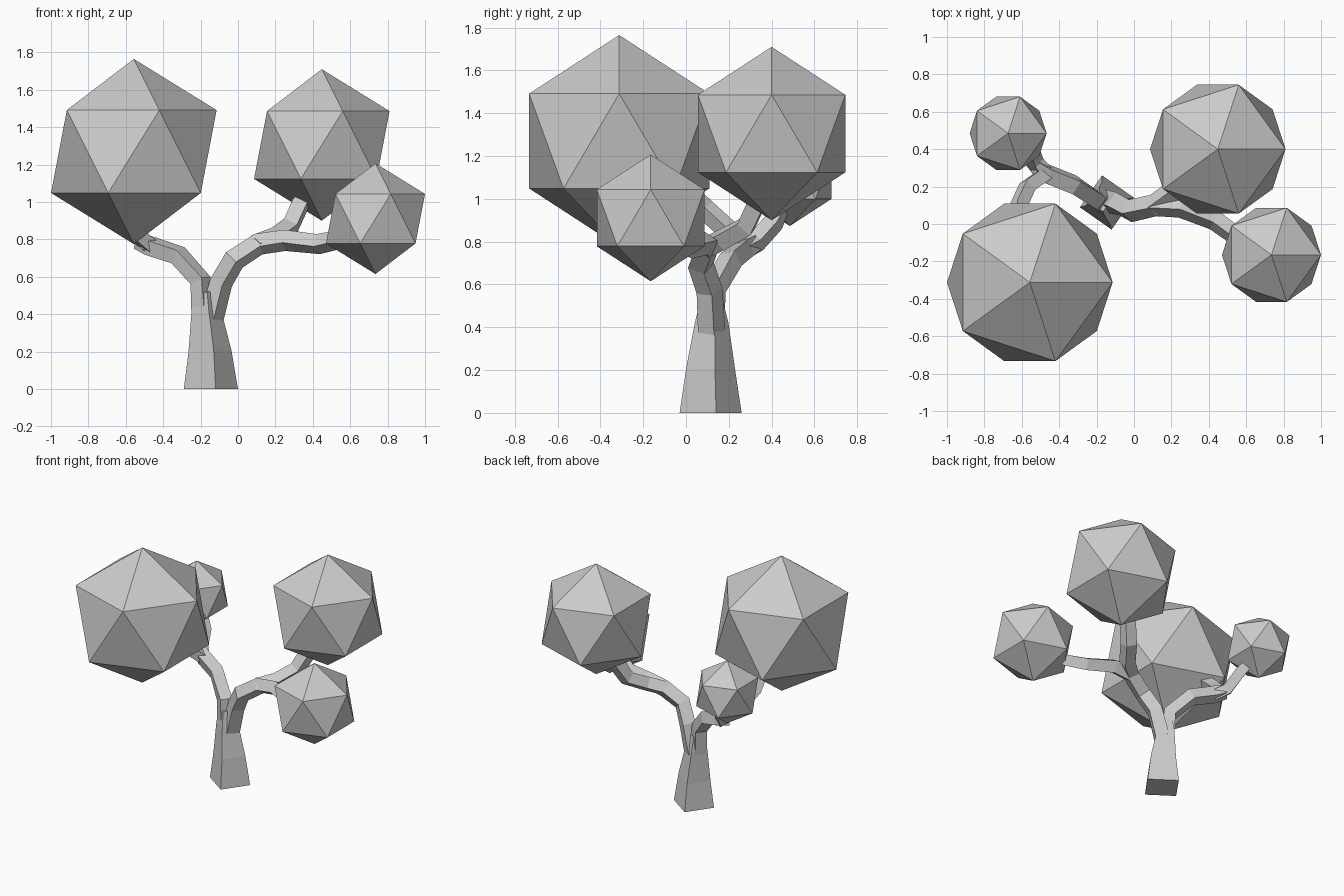
import bpy, bmesh
from math import cos, sin, pi, radians
from mathutils import Vector

cube = bpy.data.objects.get("Cube")
if cube:
    bpy.data.objects.remove(cube, do_unlink=True)

grey = bpy.data.materials.new("plain grey")
grey.use_nodes = True
colour = (0.6, 0.6, 0.6, 1)
grey.diffuse_color = colour
grey.node_tree.nodes["Principled BSDF"].inputs["Base Color"].default_value = colour


def limb(name, path, start_angle=-80):
    """Four-sided tube through (x, y, z, half diagonal) points, without twist."""
    points = [Vector(p[:3]) for p in path]
    bm = bmesh.new()
    side = Vector((cos(radians(start_angle)), sin(radians(start_angle)), 0))
    rings = []
    for i, p in enumerate(points):
        before = points[max(i - 1, 0)]
        after = points[min(i + 1, len(points) - 1)]
        if i in (0, len(points) - 1):
            along = (after - before).normalized()
        else:
            along = ((p - before).normalized() + (after - p).normalized()).normalized()
        if i == 0 and p.z == 0:
            along = Vector((0, 0, 1))
        side = (side - along * side.dot(along)).normalized()
        other = along.cross(side)
        r = path[i][3]
        rings.append([bm.verts.new(p + r * (cos(k * pi / 2) * side + sin(k * pi / 2) * other))
                      for k in range(4)])
    for a, b in zip(rings, rings[1:]):
        for k in range(4):
            n = (k + 1) % 4
            bm.faces.new((a[k], a[n], b[n], b[k]))
    bm.faces.new(rings[0][::-1])
    bm.faces.new(rings[-1])
    mesh = bpy.data.meshes.new(name)
    bm.to_mesh(mesh)
    bm.free()
    mesh.materials.append(grey)
    obj = bpy.data.objects.new(name, mesh)
    bpy.context.collection.objects.link(obj)


def foliage(name, centre, radius):
    bpy.ops.mesh.primitive_ico_sphere_add(subdivisions=1, radius=radius, location=centre)
    obj = bpy.context.object
    obj.name = name
    obj.data.materials.append(grey)


# Trunk
limb("trunk", [(-.145, .115, 0, .147), (-.15, .115, .2, .117),
               (-.17, .12, .42, .08), (-.175, .12, .52, .055)])

# Right fork and its two twigs
limb("right_branch", [(-.19, .12, .4, .06), (-.2, .13, .58, .058), (-.32, .21, .715, .058),
                      (-.47, .27, .765, .058), (-.53, .31, .79, .05)])
limb("right_front_twig", [(-.47, .27, .765, .05), (-.57, .2, .85, .05),
                          (-.62, .09, .95, .05), (-.6, -.05, 1.08, .05)], 0)
limb("right_back_twig", [(-.47, .26, .76, .05), (-.53, .33, .8, .05),
                         (-.56, .41, .89, .05), (-.64, .47, 1.02, .04)], 0)

# Left fork and its two twigs
limb("left_branch", [(-.14, .12, .38, .065), (-.09, .11, .57, .062), (-.02, .07, .69, .062),
                     (.11, .1, .775, .06), (.25, .09, .795, .058), (.43, .02, .775, .055),
                     (.54, -.06, .8, .052), (.66, -.13, .87, .045)])
limb("left_back_twig", [(.09, .09, .77, .055), (.2, .17, .81, .056), (.28, .28, .87, .056),
                        (.33, .33, .98, .056), (.4, .37, 1.1, .045)])

# Foliage
foliage("right_front_foliage", (-.557, -.312, 1.27), .495)
foliage("left_back_foliage", (.448, .4, 1.305), .405)
foliage("left_front_foliage", (.735, -.165, .911), .296)
foliage("right_back_foliage", (-.673, .485, 1.103), .23)
